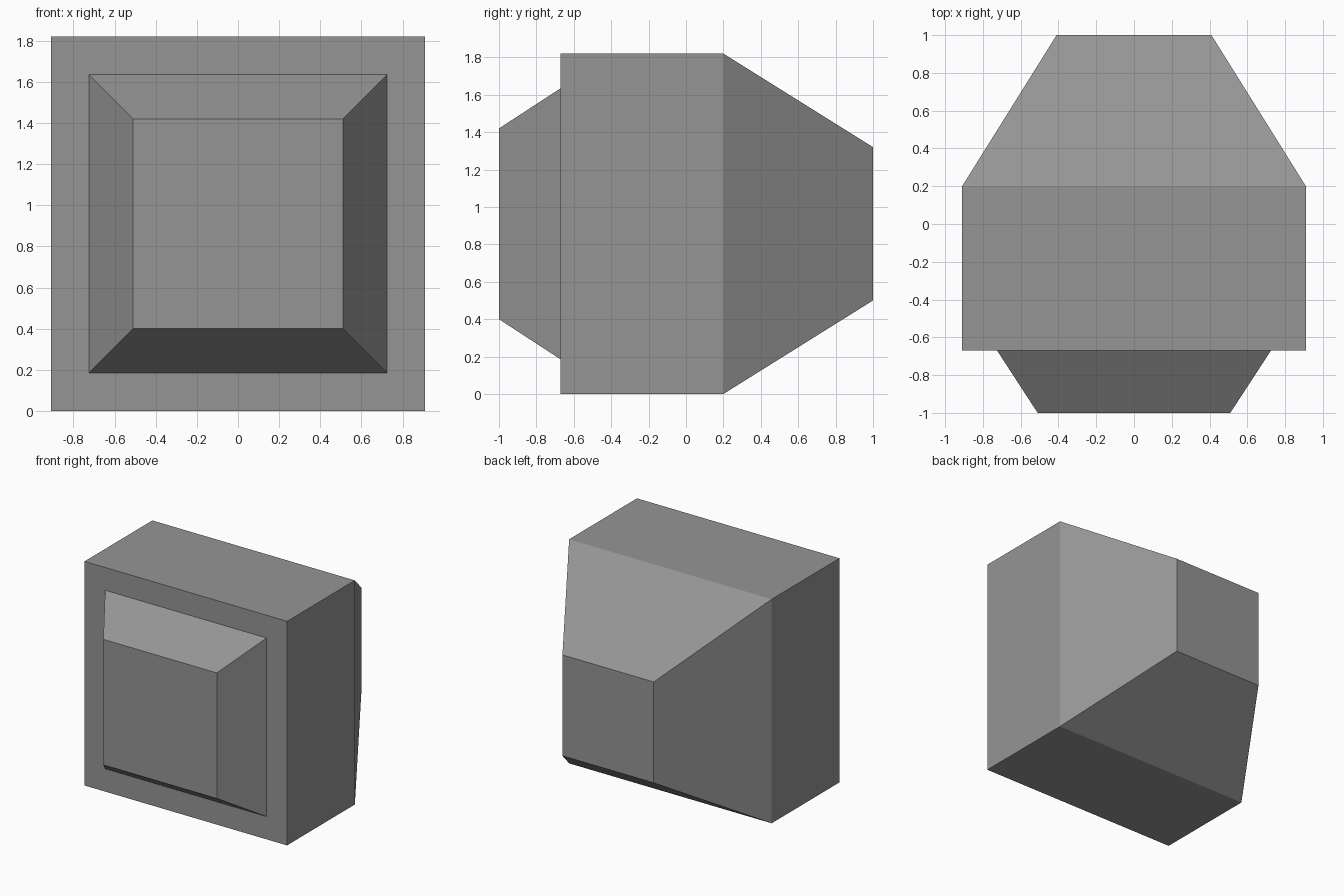
import bpy, bmesh

if "Cube" in bpy.data.objects:
    bpy.data.objects.remove(bpy.data.objects["Cube"])

MID_Z = 0.91

grey = bpy.data.materials.new("mid grey")
grey.diffuse_color = (0.3, 0.3, 0.3, 1.0)
grey.use_nodes = True
grey.node_tree.nodes["Principled BSDF"].inputs["Base Color"].default_value = grey.diffuse_color


def square_loft(name, rings):
    """Closed solid through square sections given as (y, half width)."""
    bm = bmesh.new()
    loops = [[bm.verts.new((sx * h, y, MID_Z + sz * h))
              for sx, sz in ((-1, -1), (1, -1), (1, 1), (-1, 1))]
             for y, h in rings]
    for a, b in zip(loops, loops[1:]):
        for i in range(4):
            j = (i + 1) % 4
            bm.faces.new((a[i], a[j], b[j], b[i]))
    bm.faces.new(loops[0])
    bm.faces.new(loops[-1])
    bmesh.ops.recalc_face_normals(bm, faces=bm.faces)
    mesh = bpy.data.meshes.new(name)
    bm.to_mesh(mesh)
    bm.free()
    mesh.materials.append(grey)
    obj = bpy.data.objects.new(name, mesh)
    bpy.context.collection.objects.link(obj)
    return obj


# Front bevelled screen block, stepped rim, square body and tapered back
square_loft("monitor_body", [
    (-1.0, 0.51),
    (-0.67, 0.725),
    (-0.67, 0.91),
    (0.20, 0.91),
    (1.0, 0.41),
])
